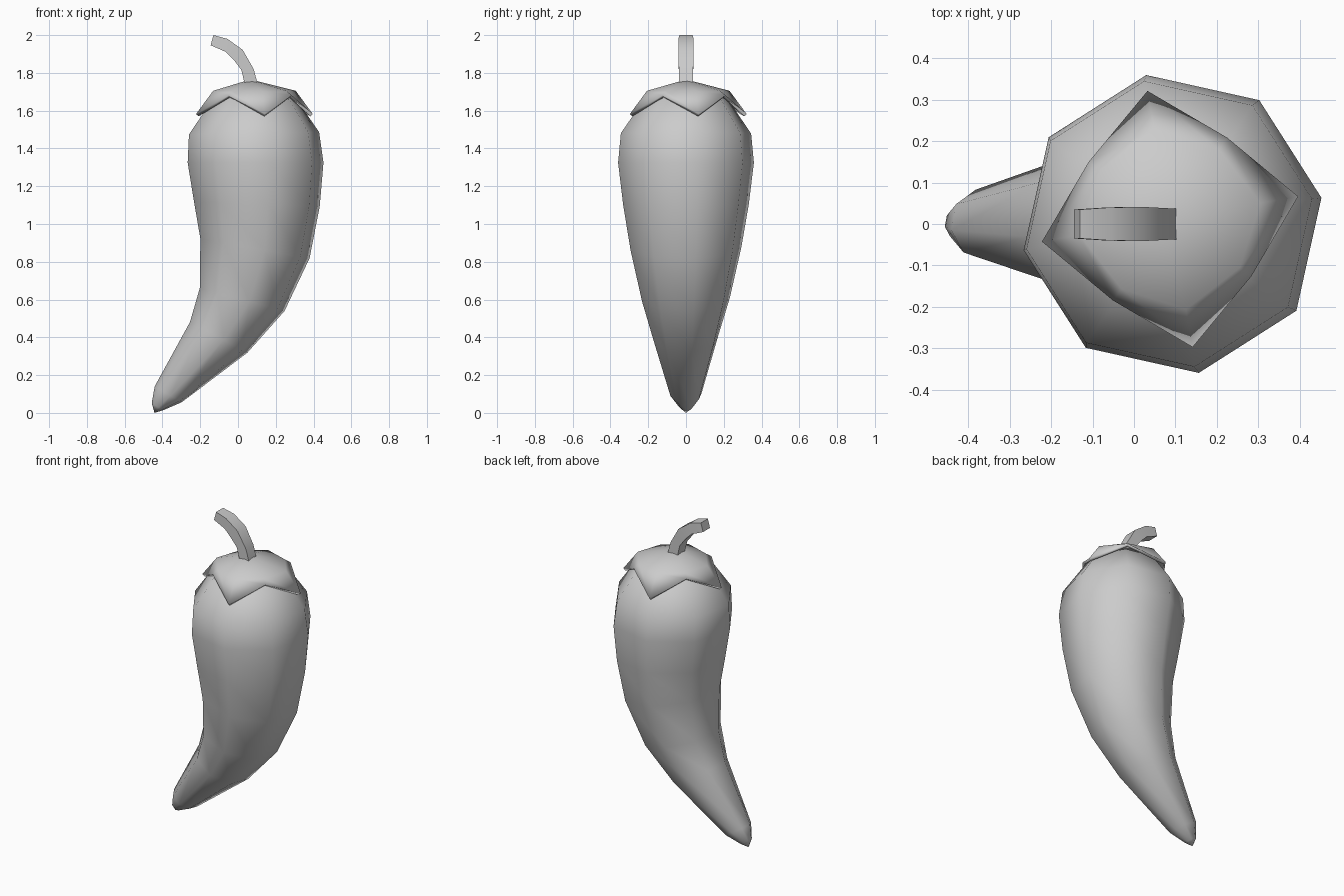
import bpy, bmesh
from math import cos, sin, radians, pi

if "Cube" in bpy.data.objects:
    bpy.data.objects.remove(bpy.data.objects["Cube"])


def finish(name, bm, angle):
    bmesh.ops.recalc_face_normals(bm, faces=bm.faces)
    me = bpy.data.meshes.new(name)
    bm.to_mesh(me)
    bm.free()
    ob = bpy.data.objects.new(name, me)
    bpy.context.collection.objects.link(ob)
    bpy.ops.object.select_all(action='DESELECT')
    ob.select_set(True)
    bpy.context.view_layer.objects.active = ob
    bpy.ops.object.shade_smooth_by_angle(angle=radians(angle))
    return ob


def bridge(bm, a, b):
    n = len(a)
    for i in range(n):
        j = (i + 1) % n
        bm.faces.new((a[i], a[j], b[j], b[i]))


def fan(bm, ring, tip):
    v = bm.verts.new(tip)
    for i in range(len(ring)):
        bm.faces.new((ring[i], ring[(i + 1) % len(ring)], v))


PHASE = radians(10)

# Pepper body: tilted eight-sided rings (x, z, radius, tilt) along a curve
rings = [
    (0.088, 1.66, 0.225, 0), (0.085, 1.48, 0.35, 1), (0.093, 1.325, 0.365, 0),
    (0.10, 1.105, 0.338, -2), (0.09, 0.87, 0.298, -10), (0.022, 0.60, 0.236, -15),
    (-0.102, 0.40, 0.175, -28), (-0.37, 0.098, 0.084, -31), (-0.427, 0.033, 0.036, -33),
]
bm = bmesh.new()
loops = []
for x, z, r, tilt in rings:
    t = radians(tilt)
    loops.append([bm.verts.new((x + r * cos(a) * cos(t), r * sin(a), z + r * cos(a) * sin(t)))
                  for a in (PHASE + k * pi / 4 for k in range(8))])
for a, b in zip(loops, loops[1:]):
    bridge(bm, a, b)
fan(bm, loops[0], (0.075, 0, 1.72))
fan(bm, loops[-1], (-0.442, 0, 0.0))
finish("pepper_body", bm, 60)

# Leafy cap: shallow cone with four points and four notches
bm = bmesh.new()
inner, outer = [], []
for k in range(8):
    a = PHASE + k * pi / 4
    is_tip = k % 2 == 0
    for ring, r, z in ((inner, 0.222 if is_tip else 0.205, 1.705),
                       (outer, 0.314 if is_tip else 0.24, 1.582 if is_tip else 1.682)):
        ring.append(bm.verts.new((0.087 + r * cos(a), 0.012 + r * sin(a), z)))
bridge(bm, inner, outer)
fan(bm, inner, (0.065, 0, 1.765))
cap = finish("leafy_cap", bm, 50)
solid = cap.modifiers.new("thickness", 'SOLIDIFY')
solid.thickness = 0.018
solid.offset = -1

# Stem: four-sided bar, (left x, left z, right x, right z, half depth)
sections = [
    (0.036, 1.74, 0.106, 1.735, 0.037), (0.018, 1.815, 0.083, 1.82, 0.038),
    (-0.022, 1.868, 0.025, 1.922, 0.041), (-0.066, 1.912, -0.056, 1.98, 0.04),
    (-0.145, 1.946, -0.13, 2.0, 0.035),
]
bm = bmesh.new()
loops = [[bm.verts.new(p) for p in ((lx, -d, lz), (rx, -d, rz), (rx, d, rz), (lx, d, lz))]
         for lx, lz, rx, rz, d in sections]
for a, b in zip(loops, loops[1:]):
    bridge(bm, a, b)
bm.faces.new(loops[0])
bm.faces.new(loops[-1])
finish("stem", bm, 40)
